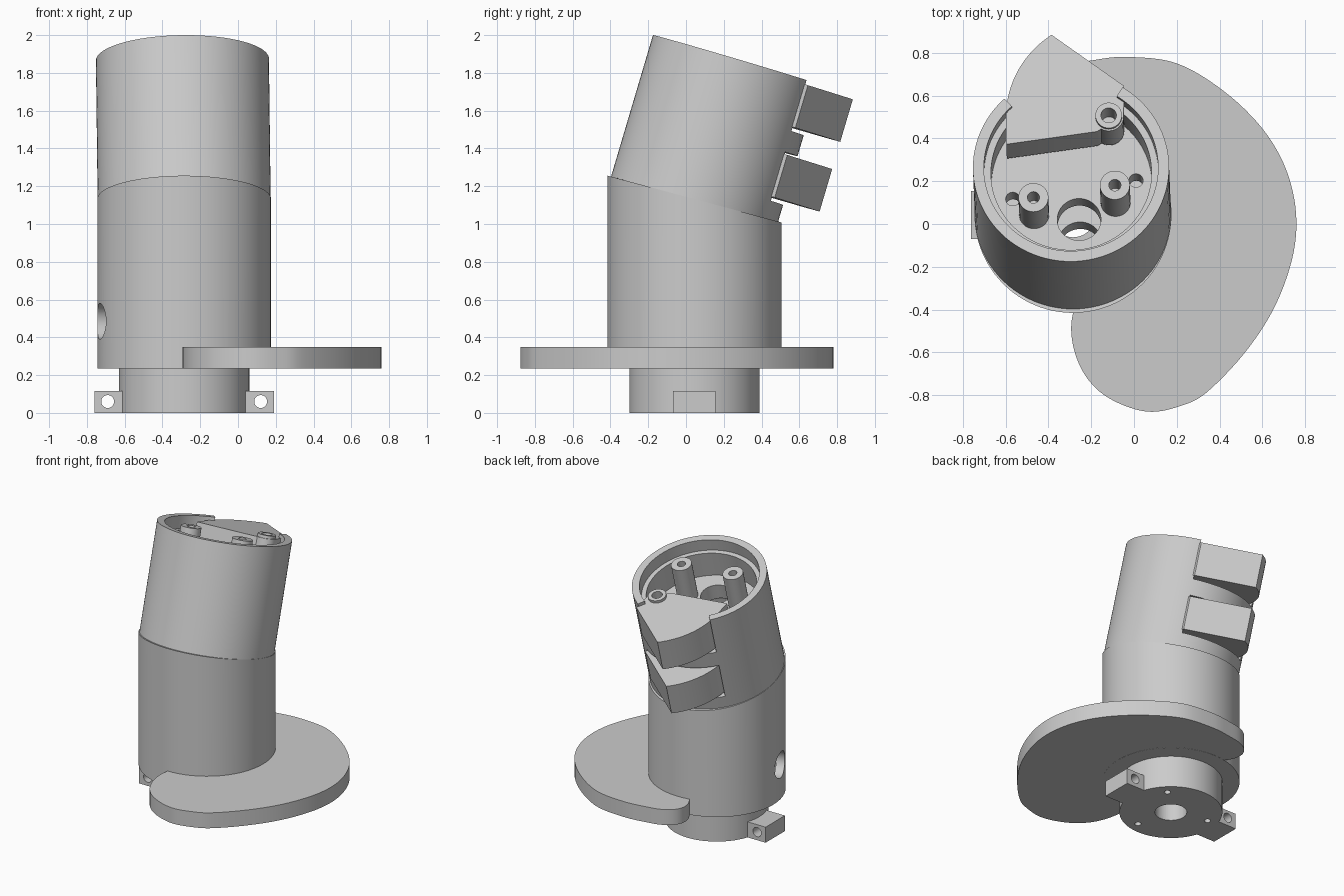
import bpy, bmesh, math
from mathutils import Matrix, Vector

if "Cube" in bpy.data.objects:
    bpy.data.objects.remove(bpy.data.objects["Cube"])

CX, CY = -0.285, 0.045          # axis of the lower body


def finish(bm, name, mat=None):
    bmesh.ops.remove_doubles(bm, verts=bm.verts, dist=1e-5)
    bmesh.ops.recalc_face_normals(bm, faces=bm.faces)
    if mat:
        bm.transform(mat)
    me = bpy.data.meshes.new(name)
    bm.to_mesh(me)
    bm.free()
    ob = bpy.data.objects.new(name, me)
    bpy.context.collection.objects.link(ob)
    return ob


def prism(name, pts, z0, z1, mat=None):
    bm = bmesh.new()
    f = bm.faces.new([bm.verts.new((x, y, z0)) for x, y in pts])
    r = bmesh.ops.extrude_face_region(bm, geom=[f])
    vs = [g for g in r["geom"] if isinstance(g, bmesh.types.BMVert)]
    bmesh.ops.translate(bm, verts=vs, vec=(0, 0, z1 - z0))
    return finish(bm, name, mat)


def arc(x, y, r, a0=0.0, a1=360.0, n=48):
    last = n if a1 - a0 == 360 else n - 1
    return [(x + r * math.cos(math.radians(a0 + (a1 - a0) * i / last)),
             y + r * math.sin(math.radians(a0 + (a1 - a0) * i / last))) for i in range(n)]


def lathe(name, prof, mat=None, steps=96):
    bm = bmesh.new()
    vs = [bm.verts.new((r, 0, z)) for r, z in prof]
    es = [bm.edges.new(p) for p in zip(vs, vs[1:])]
    bmesh.ops.spin(bm, geom=vs + es, cent=(0, 0, 0), axis=(0, 0, 1),
                   angle=math.tau, steps=steps, use_duplicate=False)
    return finish(bm, name, mat)


def activate(ob):
    bpy.ops.object.select_all(action='DESELECT')
    ob.select_set(True)
    bpy.context.view_layer.objects.active = ob


def cut(ob, cutters):
    for c in cutters:
        c.hide_render = True
        activate(ob)
        m = ob.modifiers.new("cut", 'BOOLEAN')
        m.operation, m.solver, m.object = 'DIFFERENCE', 'EXACT', c
        bpy.ops.object.modifier_apply(modifier=m.name)
        bpy.data.objects.remove(c)


def smooth(ob):
    activate(ob)
    bpy.ops.object.shade_smooth_by_angle(angle=math.radians(30))


def spline(pts, n=6):
    out = []
    for i in range(len(pts)):
        p0, p1, p2, p3 = (Vector(pts[(i + k) % len(pts)]) for k in (-1, 0, 1, 2))
        for j in range(n):
            t = j / n
            q = 0.5 * (2 * p1 + (p2 - p0) * t + (2 * p0 - 5 * p1 + 4 * p2 - p3) * t * t
                       + (3 * p1 - p0 - 3 * p2 + p3) * t ** 3)
            out.append((q.x, q.y))
    return out


# lower body with neck, hollow above the disc, top cut at a slant
to_body = Matrix.Translation((CX, CY, 0))
body = lathe("lower_body", [(0, 0), (0.345, 0), (0.345, 0.235), (0.46, 0.235),
                            (0.46, 1.13), (0.4, 1.13), (0.4, 0.36), (0, 0.36)], to_body)
for v in body.data.vertices:
    if v.co.z > 1:
        v.co.z = 1.132 - 0.269 * (v.co.y - CY)
a = math.radians(194)
side = (Matrix.Translation((CX + 0.45 * math.cos(a), CY + 0.45 * math.sin(a), 0.485))
        @ Matrix.Rotation(a, 4, 'Z') @ Matrix.Rotation(math.pi / 2, 4, 'Y'))
cutters = [prism("bore_cutter", arc(CX, CY, 0.107), -0.1, 0.5),
           prism("side_cutter", arc(0, 0, 0.095), -0.15, 0.15, side)]
for ang in (45, 165, 285):
    t = math.radians(ang)
    cutters.append(prism("screw_cutter", arc(CX + 0.27 * math.cos(t), CY + 0.27 * math.sin(t), 0.022, n=24),
                         -0.1, 0.15))
cut(body, cutters)
smooth(body)

# mounting tabs with a cross hole
for name, x0, x1, hx in (("left_tab", -0.76, -0.6, -0.69), ("right_tab", 0.03, 0.19, 0.12)):
    tab = prism(name, [(x0, -0.07), (x1, -0.07), (x1, 0.155), (x0, 0.155)], 0, 0.115)
    m = Matrix.Translation((hx, 0, 0.06)) @ Matrix.Rotation(math.pi / 2, 4, 'X')
    cut(tab, [prism("tab_cutter", arc(0, 0, 0.034, n=32), -0.4, 0.4, m)])
    smooth(tab)

# cam-shaped disc
cam = [(-0.03, 0.78), (0.2, 0.75), (0.42, 0.62), (0.6, 0.445), (0.71, 0.255), (0.757, 0.045),
       (0.738, -0.165), (0.65, -0.4), (0.51, -0.61), (0.335, -0.79), (0.215, -0.85), (0.085, -0.877),
       (-0.04, -0.85), (-0.16, -0.783), (-0.245, -0.678), (-0.29, -0.537), (-0.28, -0.4), (-0.2, -0.25),
       (-0.1, 0.05), (-0.2, 0.35), (-0.36, 0.48), (-0.415, 0.58), (-0.4, 0.67), (-0.32, 0.735), (-0.19, 0.765)]
smooth(prism("cam_disc", spline(cam), 0.236, 0.35))

# tilted stack: two identical cups, each with posts and a swing-out blade
tilt = (Matrix.Translation((-0.285, 0.042, 1.12)) @ Matrix.Rotation(math.radians(-0.7), 4, 'Y')
        @ Matrix.Rotation(math.radians(-16.5), 4, 'X'))
PIVOT = (0.175, 0.255)
POSTS = [(-0.175, -0.145, 0.07, 0.028), (0.205, -0.085, 0.07, 0.028), (*PIVOT, 0.062, 0.036)]
blade_pts = (arc(*PIVOT, 0.48, 124, 181, 20) + [(-0.303, 0.12), (0.12, 0.182)]
             + arc(*PIVOT, 0.07, 240, 360, 12) + [(0.245, 0.405)])


def module(label, base, height):
    mat = tilt @ Matrix.Translation((0, 0, base))
    f, ledge = 0.115, height - 0.09
    cup = lathe(label + "_cup", [(0, 0), (0.458, 0), (0.458, height), (0.407, height),
                                 (0.407, ledge), (0.375, ledge), (0.375, f), (0, f)])
    cut(cup, [prism("slot_cutter", [(0, 0)] + arc(0, 0, 0.6, 58.5, 133, 16), f + 0.0005, 0.6),
              prism("cable_cutter", arc(0.035, -0.17, 0.102), -0.1, 0.3),
              prism("hole_a_cutter", arc(-0.275, -0.07, 0.033, n=24), -0.1, 0.3),
              prism("hole_b_cutter", arc(0.3, 0.02, 0.033, n=24), -0.1, 0.3)])
    parts = [cup]
    for i, (x, y, r, h) in enumerate(POSTS):
        top, low = height - 0.004, height - 0.15
        m = Matrix.Translation((x, y, 0))
        parts.append(lathe(f"{label}_post_{i + 1}", [(0, f - 0.01), (r, f - 0.01), (r, top), (h, top),
                                                     (h, low), (0, low)], m, 32))
    parts.append(prism(label + "_blade", blade_pts, 0.138, 0.373))
    cut(parts[-1], [prism("pivot_cutter", arc(*PIVOT, 0.055, n=32), 0, 0.6)])
    for ob in parts:
        smooth(ob)
        ob.matrix_world = mat


module("lower", 0.0, 0.385)
module("upper", 0.385, 0.397)
